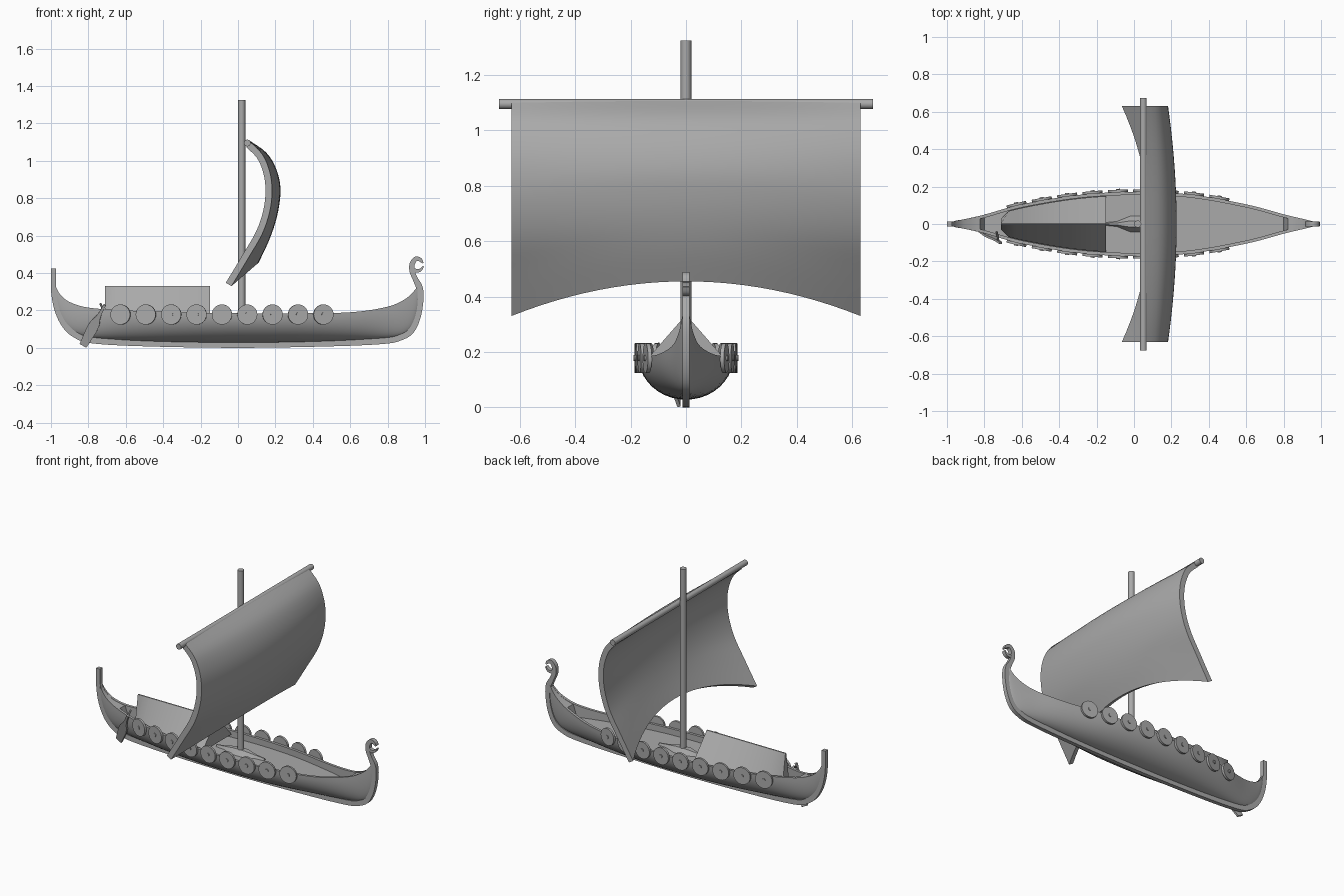
import bpy, bmesh, math
from mathutils import Vector, Matrix

if "Cube" in bpy.data.objects:
    bpy.data.objects.remove(bpy.data.objects["Cube"])

grey = bpy.data.materials.new("weathered grey")
grey.diffuse_color = (0.4, 0.4, 0.4, 1)
grey.use_nodes = True
grey.node_tree.nodes["Principled BSDF"].inputs["Base Color"].default_value = grey.diffuse_color


def finish(name, bm, angle=35):
    bmesh.ops.remove_doubles(bm, verts=bm.verts, dist=1e-5)
    bmesh.ops.recalc_face_normals(bm, faces=bm.faces)
    me = bpy.data.meshes.new(name)
    bm.to_mesh(me)
    bm.free()
    me.materials.append(grey)
    ob = bpy.data.objects.new(name, me)
    bpy.context.collection.objects.link(ob)
    bpy.ops.object.select_all(action='DESELECT')
    ob.select_set(True)
    bpy.context.view_layer.objects.active = ob
    bpy.ops.object.shade_smooth_by_angle(angle=math.radians(angle))
    return ob


def spline(rows, n):
    """Catmull-Rom samples through rows of numbers, n per span."""
    out = []
    for i in range(len(rows) - 1):
        p = [Vector(rows[max(0, min(len(rows) - 1, i + k))]) for k in (-1, 0, 1, 2)]
        for j in range(n):
            t = j / n
            out.append(0.5 * (2 * p[1] + (p[2] - p[0]) * t
                              + (2 * p[0] - 5 * p[1] + 4 * p[2] - p[3]) * t * t
                              + (3 * p[1] - p[0] - 3 * p[2] + p[3]) * t ** 3))
    return out + [Vector(rows[-1])]


def loft(name, rings, closed=True, caps=True, angle=35):
    bm = bmesh.new()
    vs = [[bm.verts.new(c) for c in r] for r in rings]
    n = len(rings[0])
    for a, b in zip(vs, vs[1:]):
        for i in range(n if closed else n - 1):
            k = (i + 1) % n
            bm.faces.new((a[i], a[k], b[k], b[i]))
    if caps:
        bm.faces.new(vs[0])
        bm.faces.new(vs[-1])
    return finish(name, bm, angle)


def ribbon(name, rows, depth, n=6):
    """Flat bar following (x, z, half width) in the centre plane."""
    pts, rings = spline(rows, n), []
    for i, p in enumerate(pts):
        d = pts[min(i + 1, len(pts) - 1)] - pts[max(i - 1, 0)]
        d = Vector((d.x, d.y)).normalized()
        nx, nz = -d.y * p.z, d.x * p.z
        rings.append([(p.x + s * nx, y, p.y + s * nz)
                      for s, y in ((1, -depth), (1, depth), (-1, depth), (-1, -depth))])
    return loft(name, rings)


def rod(name, a, b, r, sides=20):
    a, b = Vector(a), Vector(b)
    bm = bmesh.new()
    m = Matrix.Translation((a + b) / 2) @ (b - a).to_track_quat('Z', 'Y').to_matrix().to_4x4()
    bmesh.ops.create_cone(bm, cap_ends=True, segments=sides, radius1=r, radius2=r,
                          depth=(b - a).length, matrix=m)
    return finish(name, bm)


# Hull stations: sheer x, half width, sheer z, keel x, keel z
STATIONS = spline([
    (-0.975, 0.010, 0.33, -0.985, 0.30), (-0.95, 0.018, 0.285, -0.965, 0.19),
    (-0.90, 0.027, 0.245, -0.92, 0.11), (-0.80, 0.050, 0.215, -0.82, 0.06),
    (-0.60, 0.105, 0.20, -0.60, 0.04), (-0.30, 0.155, 0.19, -0.30, 0.03),
    (0, 0.172, 0.185, 0, 0.028), (0.30, 0.158, 0.185, 0.30, 0.03),
    (0.60, 0.105, 0.19, 0.60, 0.04), (0.80, 0.052, 0.22, 0.82, 0.055),
    (0.90, 0.028, 0.265, 0.91, 0.09), (0.95, 0.016, 0.315, 0.955, 0.17),
    (0.97, 0.010, 0.35, 0.97, 0.28)], 6)
DECK = 0.145


def half_width(x):
    for a, b in zip(STATIONS, STATIONS[1:]):
        if a[0] <= x <= b[0]:
            return a[1] + (b[1] - a[1]) * (x - a[0]) / (b[0] - a[0])


# Hull skin with gunwale and sunken deck
rings = []
for sx, w, sz, kx, kz in STATIONS:
    half = []
    for i in range(11):
        a = math.pi / 2 * i / 10
        u = 1 - math.cos(a)
        e = 1 + 0.3 * min(1, abs(sx)) ** 3
        half.append((kx + (sx - kx) * u, w * math.sin(a) ** e, kz + (sz - kz) * u))
    inner = max(w - 0.017, w * 0.4)
    floor = DECK if abs(sx) < 0.82 else sz - 0.002
    half += [(sx, inner, sz), (sx, inner, floor), (sx, 0, floor)]
    rings.append(half + [(x, -y, z) for x, y, z in half[-2:0:-1]])
loft("hull", rings)

# Keel, stern post and stem in one bar, running up into the curled prow
ribbon("keel_and_posts", [
    (-0.987, 0.425, 0.013), (-0.985, 0.30, 0.014), (-0.965, 0.20, 0.015),
    (-0.925, 0.12, 0.016), (-0.87, 0.07, 0.016), (-0.78, 0.04, 0.016),
    (-0.5, 0.024, 0.016), (0, 0.018, 0.018), (0.5, 0.024, 0.016),
    (0.78, 0.037, 0.016), (0.87, 0.056, 0.016), (0.925, 0.09, 0.016),
    (0.96, 0.16, 0.015), (0.976, 0.25, 0.015), (0.97, 0.32, 0.018),
    (0.947, 0.37, 0.014), (0.931, 0.41, 0.014), (0.932, 0.45, 0.014),
    (0.952, 0.476, 0.012), (0.975, 0.47, 0.010), (0.988, 0.453, 0.004)], 0.013)
ribbon("prow_lower_curl", [(0.933, 0.425, 0.010), (0.952, 0.412, 0.009),
                           (0.975, 0.416, 0.008), (0.992, 0.436, 0.003)], 0.012)

# Shields along both sides, turned to follow the hull
for side, label in ((-1, "near"), (1, "far")):
    for i in range(9):
        x = -0.627 + i * 0.1353
        slope = (half_width(x + 0.04) - half_width(x - 0.04)) / 0.08
        out = Vector((-slope, side, 0)).normalized()
        c = Vector((x, side * half_width(x), 0.178)) + out * 0.006
        rod(f"shield_{label}_{i}", c - out * 0.007, c + out * 0.007, 0.054, 28)
        rod(f"shield_boss_{label}_{i}", c, c + out * 0.012, 0.011, 12)

# Mast, its step on the deck, and the yard
rod("mast", (0.02, 0, DECK), (0.02, 0, 1.325), 0.019)
rod("yard", (0.05, -0.675, 1.095), (0.05, 0.675, 1.095), 0.018)
step = [(-0.17, 0.008, 0.012), (-0.11, 0.014, 0.018), (-0.04, 0.042, 0.03),
        (0.04, 0.042, 0.03), (0.11, 0.014, 0.018), (0.17, 0.008, 0.012)]
loft("mast_step", [[(0.02 + x, -w, DECK), (0.02 + x, -w * 0.4, DECK + h),
                    (0.02 + x, w * 0.4, DECK + h), (0.02 + x, w, DECK)] for x, w, h in step])

# Billowing sail: edge profile blends into a fuller centre profile
edge = spline([(0.055, 1.11), (0.13, 1.035), (0.17, 0.94), (0.182, 0.84),
               (0.17, 0.73), (0.13, 0.61), (0.055, 0.48), (-0.035, 0.33)], 4)
middle = spline([(0.055, 1.112), (0.15, 1.045), (0.203, 0.96), (0.227, 0.86),
                 (0.22, 0.76), (0.197, 0.66), (0.16, 0.56), (0.11, 0.455)], 4)
rings = []
for j in range(25):
    v = -1 + j / 12
    row = [m.lerp(e, v * v) for m, e in zip(middle, edge)]
    outer, inner = [], []
    for i, p in enumerate(row):
        d = (row[min(i + 1, len(row) - 1)] - row[max(i - 1, 0)]).normalized()
        q = p + Vector((d.y, -d.x)) * (0.035 if i else 0.02)
        outer.append((p.x, 0.63 * v, p.y))
        inner.append((q.x, 0.63 * v, q.y))
    rings.append(outer + inner[::-1])
loft("sail", rings)

# Ridge tent over the after deck, tapering with the hull
rings = []
for i in range(15):
    x = -0.71 + 0.56 * i / 14
    w = half_width(x) - 0.019
    if i == 0:
        w = 0.03
    rings.append([(x, -w, 0.165), (x, -0.004, 0.33), (x, 0.004, 0.33), (x, w, 0.165)])
loft("tent", rings, angle=25)

# Steering oar on the near quarter, with a short tiller
top, low = Vector((-0.712, -0.102, 0.23)), Vector((-0.828, -0.025, 0.012))
axis = (low - top).normalized()
flat = Vector((0.88, 0, -0.47))
flat = (flat - axis * flat.dot(axis)).normalized()
thick = axis.cross(flat) * 0.006
rings = []
for t, w in ((0, 0.007), (0.2, 0.008), (0.32, 0.014), (0.45, 0.026), (0.6, 0.029), (1, 0.021)):
    c = top.lerp(low, t)
    rings.append([c + flat * w + thick, c - flat * w + thick,
                  c - flat * w - thick, c + flat * w - thick])
loft("steering_oar", rings)
rod("tiller", top.lerp(low, 0.1), (-0.735, -0.04, 0.235), 0.006, 10)
